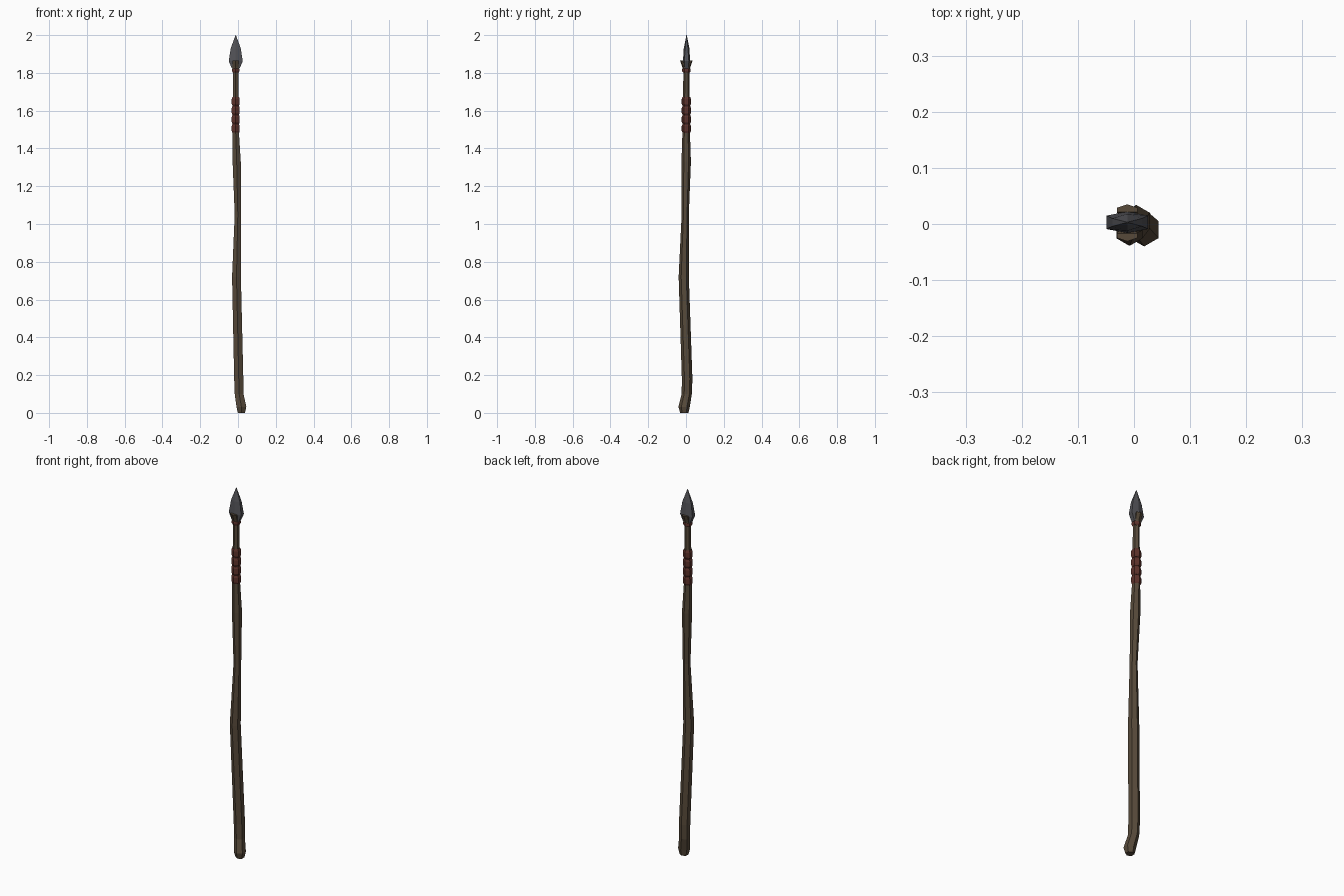
import bpy, bmesh, math

if "Cube" in bpy.data.objects:
    bpy.data.objects.remove(bpy.data.objects["Cube"])

def material(name, rgb):
    m = bpy.data.materials.new(name)
    m.diffuse_color = (*rgb, 1)
    m.use_nodes = True
    m.node_tree.nodes["Principled BSDF"].inputs["Base Color"].default_value = m.diffuse_color
    return m

wood = material("brown wood", (0.095, 0.068, 0.042))
cord = material("dark red cord", (0.11, 0.032, 0.024))
steel = material("dark grey metal", (0.085, 0.085, 0.095))

def loft(name, rings, mat):
    """Skin a stack of equal-sided cross-sections and cap the ends."""
    bm = bmesh.new()
    loops = [[bm.verts.new(p) for p in ring] for ring in rings]
    n = len(loops[0])
    for a, b in zip(loops, loops[1:]):
        for i in range(n):
            j = (i + 1) % n
            bm.faces.new((a[i], a[j], b[j], b[i]))
    bm.faces.new(loops[0][::-1])
    bm.faces.new(loops[-1])
    bmesh.ops.remove_doubles(bm, verts=bm.verts, dist=0.00001)
    bmesh.ops.recalc_face_normals(bm, faces=bm.faces)
    me = bpy.data.meshes.new(name)
    bm.to_mesh(me)
    bm.free()
    me.materials.append(mat)
    ob = bpy.data.objects.new(name, me)
    bpy.context.collection.objects.link(ob)
    return ob

def hexagon(x, y, z, r):
    return [(x + r * math.cos(math.radians(30 + 60 * k)),
             y + r * math.sin(math.radians(30 + 60 * k)), z) for k in range(6)]

# crooked six-sided shaft: centre x, centre y, height, radius
shaft = [(0.018, -0.009, 0.0, 0.022), (0.018, -0.010, 0.032, 0.030),
         (0.006, 0.004, 0.10, 0.027), (0.004, 0.006, 0.18, 0.028),
         (-0.008, -0.012, 0.72, 0.027), (-0.001, -0.004, 1.05, 0.019),
         (-0.007, 0.001, 1.33, 0.025), (-0.012, 0.001, 1.48, 0.020),
         (-0.012, 0.002, 1.70, 0.017), (-0.012, 0.002, 1.83, 0.016)]
loft("shaft", [hexagon(*s) for s in shaft], wood)

# cord binding of four bulging turns
cx, cy = -0.012, 0.002
pitch = 0.048
for k in range(4):
    z = 1.482 + k * pitch
    loft("cord_turn", [hexagon(cx, cy, z + dz, r) for dz, r in
                       ((0, 0.020), (0.010, 0.0245), (0.036, 0.0245), (0.047, 0.020))], cord)

# collar tie under the head
loft("collar_tie", [hexagon(cx, cy, z, r) for z, r in
                    ((1.802, 0.018), (1.808, 0.0225), (1.82, 0.0225), (1.826, 0.018))], cord)

# split shaft end: two flaring prongs
for s in (-1, 1):
    rings = []
    for z, inner, outer, w in ((1.80, 0.0, 0.015, 0.015), (1.83, 0.006, 0.021, 0.016),
                               (1.865, 0.019, 0.033, 0.018)):
        rings.append([(cx - w, cy + s * inner, z), (cx + w, cy + s * inner, z),
                      (cx + w, cy + s * (outer - 0.006), z), (cx, cy + s * outer, z),
                      (cx - w, cy + s * (outer - 0.006), z)])
    loft("prong", rings, wood)

# ridged spear head: height, half width, ridge depth, edge depth
head = [(1.822, 0.020, 0.014, 0.010), (1.862, 0.037, 0.019, 0.012),
        (1.93, 0.0265, 0.015, 0.007), (2.0, 0.001, 0.001, 0.0005)]
loft("spear_head", [[(cx + x, 0.003 + y, z) for x, y in
                     ((-w, -e), (0, -d), (w, -e), (w, e), (0, d), (-w, e))]
                    for z, w, d, e in head], steel)
